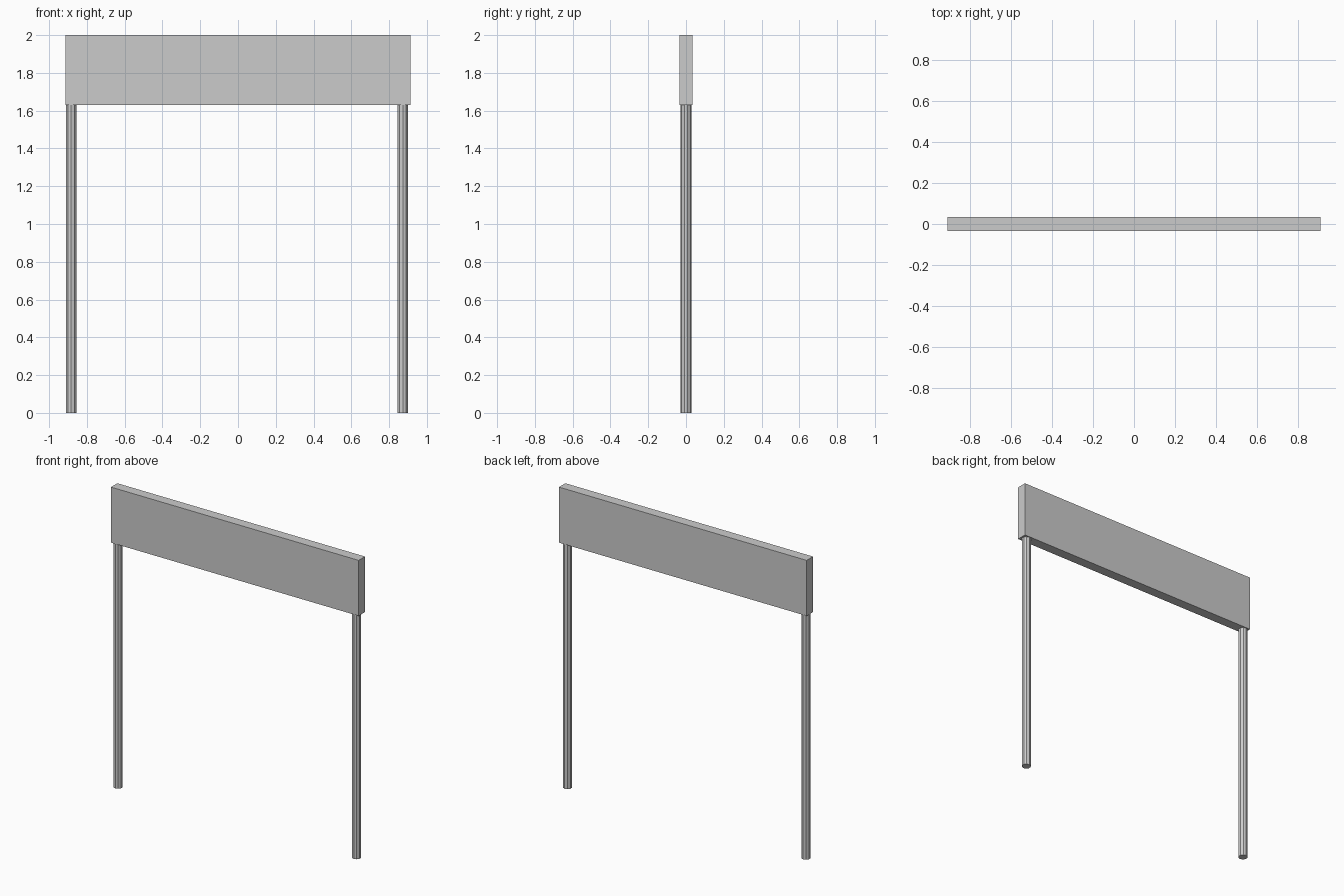
import bpy

if "Cube" in bpy.data.objects:
    bpy.data.objects.remove(bpy.data.objects["Cube"])

BEAM_BOTTOM, TOP = 1.63, 2.0
HALF_WIDTH, HALF_DEPTH = 0.912, 0.0335


def add_box(name, low, high):
    bpy.ops.mesh.primitive_cube_add(size=1, location=[(a + b) / 2 for a, b in zip(low, high)])
    box = bpy.context.object
    box.name = name
    box.scale = [b - a for a, b in zip(low, high)]
    bpy.ops.object.transform_apply(location=False, rotation=False, scale=True)
    return box


def add_post(name, x):
    bpy.ops.mesh.primitive_cylinder_add(vertices=10, radius=0.029, depth=BEAM_BOTTOM,
                                        location=(x, 0, BEAM_BOTTOM / 2))
    bpy.context.object.name = name


# Wide sign panel across the top
add_box("sign_panel", (-HALF_WIDTH, -HALF_DEPTH, BEAM_BOTTOM), (HALF_WIDTH, HALF_DEPTH, TOP))

# Faceted posts under each end, the right one set slightly further in
for name, x in (("left_post", -0.883), ("right_post", 0.873)):
    add_post(name, x)
